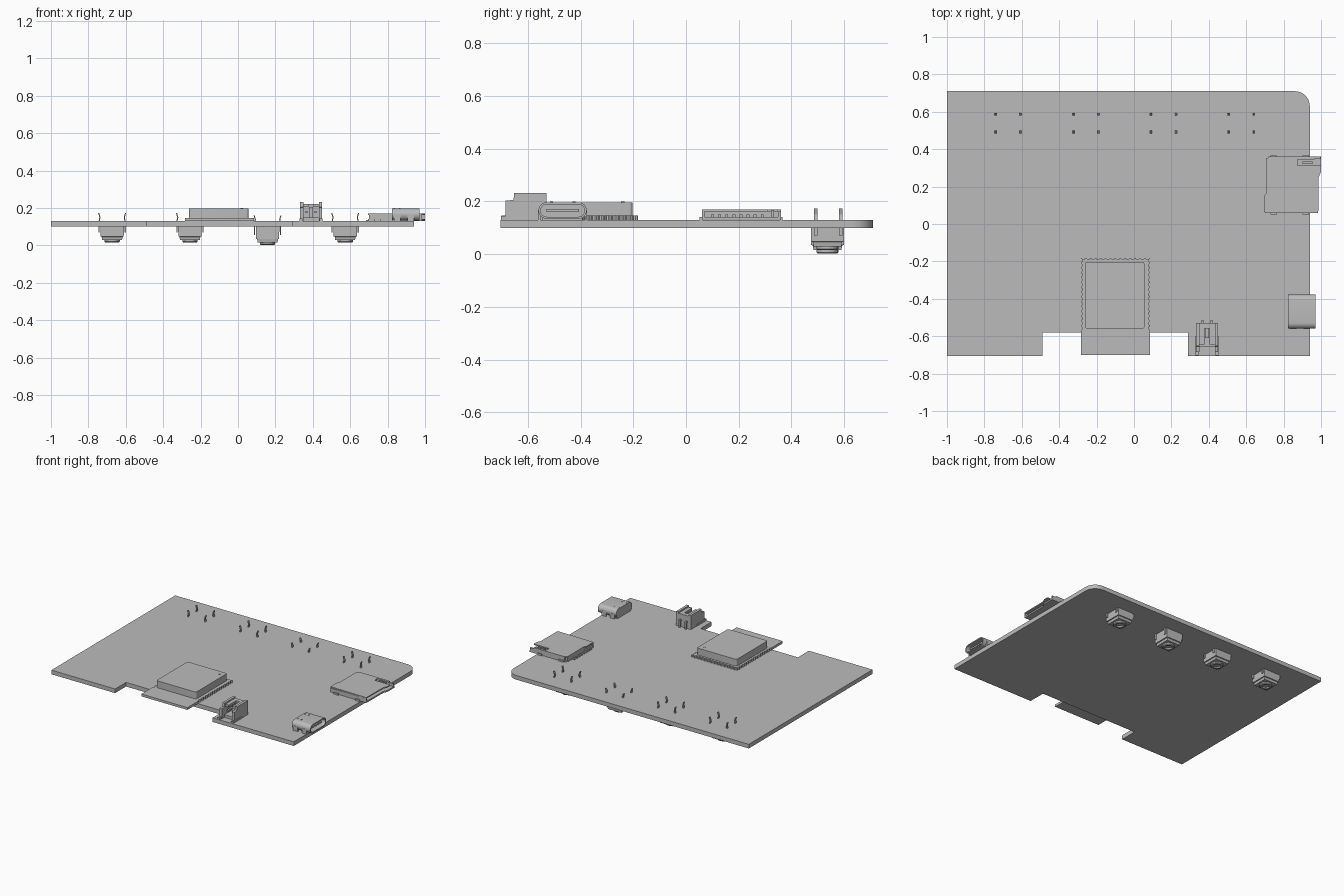
import bpy, bmesh
from math import sin, cos, pi

cube = bpy.data.objects.get("Cube")
if cube:
    bpy.data.objects.remove(cube)

grey = bpy.data.materials.new("plain grey")
grey.use_nodes = True
COLOUR = (0.5, 0.5, 0.5, 1)
grey.diffuse_color = COLOUR
grey.node_tree.nodes["Principled BSDF"].inputs["Base Color"].default_value = COLOUR


def loft(bm, rings):
    """Join equal rings of points in order and cap both ends."""
    loops = [[bm.verts.new(p) for p in ring] for ring in rings]
    n = len(loops[0])
    for a, b in zip(loops, loops[1:]):
        for i in range(n):
            j = (i + 1) % n
            bm.faces.new((a[i], a[j], b[j], b[i]))
    bm.faces.new(loops[0])
    bm.faces.new(loops[-1])


def prism(bm, outline, lo, hi, axis="z"):
    """Extrude a flat outline along one axis."""
    place = {"x": lambda p, t: (t, p[0], p[1]),
             "y": lambda p, t: (p[0], t, p[1]),
             "z": lambda p, t: (p[0], p[1], t)}[axis]
    loft(bm, [[place(p, t) for p in outline] for t in (lo, hi)])


def rect(u0, u1, v0, v1):
    return [(u0, v0), (u1, v0), (u1, v1), (u0, v1)]


def box(bm, x0, x1, y0, y1, z0, z1):
    prism(bm, rect(x0, x1, y0, y1), z0, z1)


def rounded(u0, u1, v0, v1, r, steps=6):
    """Rectangle with rounded corners."""
    pts = []
    corners = [(u1 - r, v1 - r), (u0 + r, v1 - r), (u0 + r, v0 + r), (u1 - r, v0 + r)]
    for k, (u, v) in enumerate(corners):
        for i in range(steps + 1):
            a = (k + i / steps) * pi / 2
            pts.append((u + r * cos(a), v + r * sin(a)))
    return pts


def finish(name, bm, smooth=False):
    bmesh.ops.recalc_face_normals(bm, faces=bm.faces)
    mesh = bpy.data.meshes.new(name)
    bm.to_mesh(mesh)
    bm.free()
    mesh.materials.append(grey)
    ob = bpy.data.objects.new(name, mesh)
    bpy.context.collection.objects.link(ob)
    if smooth:
        bpy.ops.object.select_all(action="DESELECT")
        ob.select_set(True)
        bpy.context.view_layer.objects.active = ob
        bpy.ops.object.shade_smooth_by_angle()
    return ob


TOP = 0.13

# Circuit board with front notch and one rounded corner
bm = bmesh.new()
R = 0.08
corner = [(0.94 - R + R * cos(i * pi / 16), 0.71 - R + R * sin(i * pi / 16)) for i in range(9)]
outline = [(-1, -0.705), (-0.49, -0.705), (-0.49, -0.58), (0.29, -0.58),
           (0.29, -0.705), (0.94, -0.705)] + corner + [(-1, 0.71)]
prism(bm, outline, 0.1, TOP)
finish("circuit_board", bm, True)

# Radio module carrier, with notched pads on three sides
X0, X1, Y0, Y1, BACK = -0.284, 0.085, -0.70, -0.57, -0.182


def notched(a, b, count):
    """Positions along an edge paired with notch depth."""
    step = (b - a) / count
    for i in range(count):
        for f, d in ((0.1, 0), (0.35, 0.008), (0.65, 0.008), (0.9, 0)):
            yield a + step * (i + f), d


outline = [(X0, Y0), (X1, Y0)]
outline += [(X1 - d, y) for y, d in notched(Y1, BACK, 15)] + [(X1, BACK)]
outline += [(x, BACK - d) for x, d in notched(X1, X0, 14)] + [(X0, BACK)]
outline += [(X0 + d, y) for y, d in notched(BACK, Y1, 15)]
bm = bmesh.new()
prism(bm, outline, TOP, 0.147)
finish("module_carrier", bm)

# Module shield can with marker dot
bm = bmesh.new()
prism(bm, rounded(-0.262, 0.056, -0.56, -0.203, 0.012, 4), 0.147, 0.197)
prism(bm, rounded(0.014, 0.028, -0.247, -0.233, 0.007, 4), 0.197, 0.199)
finish("module_shield", bm, True)

# USB socket: hollow rounded shell with a tongue inside
bm = bmesh.new()


def shell_ring(x, inset):
    pts = rounded(-0.56 + inset, -0.377 - inset, 0.134 + inset, 0.197 - inset, 0.0312 - inset)
    return [(x, y, z) for y, z in pts]


loft(bm, [shell_ring(0.823, 0), shell_ring(0.97, 0), shell_ring(0.97, 0.008), shell_ring(0.85, 0.008)])
box(bm, 0.85, 0.955, -0.53, -0.407, 0.16, 0.171)
finish("usb_socket", bm, True)

# Socket mounting tabs and top dimples
bm = bmesh.new()
for y in (-0.557, -0.38):
    for x in (0.835, 0.905):
        box(bm, x, x + 0.035, y - 0.004, y + 0.004, 0.105, 0.165)
box(bm, 0.823, 0.84, -0.545, -0.392, TOP, 0.15)
for x in (0.835, 0.865):
    for y in (-0.51, -0.425):
        box(bm, x - 0.004, x + 0.004, y - 0.006, y + 0.006, 0.196, 0.199)
finish("usb_socket_tabs", bm)

# Memory card slot: tray, cover, side rails and contacts, open towards +x
bm = bmesh.new()
outer = [(0.695, 0.065), (0.985, 0.06), (0.987, 0.25), (1.0, 0.28),
         (1.0, 0.36), (0.72, 0.36), (0.705, 0.34), (0.705, 0.16), (0.695, 0.15)]
cover = outer[:4] + [(1.0, 0.312), (0.875, 0.312), (0.875, 0.345), (0.965, 0.345),
                     (0.965, 0.36)] + outer[5:]
prism(bm, outer, 0.131, 0.142)
prism(bm, cover, 0.162, 0.17)
box(bm, 0.70, 0.985, 0.06, 0.07, 0.142, 0.162)
box(bm, 0.72, 0.998, 0.35, 0.36, 0.142, 0.162)
box(bm, 0.705, 0.80, 0.07, 0.35, 0.142, 0.162)
box(bm, 0.90, 0.955, 0.322, 0.334, 0.142, 0.168)
for i in range(8):
    y = 0.095 + i * 0.027
    box(bm, 0.80, 0.95, y, y + 0.011, 0.142, 0.151)
    box(bm, 0.685, 0.705, y, y + 0.011, 0.131, 0.137)
for y in (0.052, 0.356):
    for x in (0.73, 0.90):
        box(bm, x, x + 0.035, y, y + 0.01, TOP, 0.142)
finish("card_slot", bm)

# Battery connector: stepped side walls, floor, split roof, back wall
bm = bmesh.new()
side = [(-0.685, TOP), (-0.53, TOP), (-0.53, 0.232), (-0.652, 0.232),
        (-0.655, 0.206), (-0.685, 0.203)]
for x in (0.332, 0.432):
    prism(bm, side, x, x + 0.018, "x")
box(bm, 0.35, 0.432, -0.655, -0.53, TOP, 0.15)
box(bm, 0.35, 0.432, -0.56, -0.53, 0.15, 0.222)
for x in (0.35, 0.405):
    box(bm, x, x + 0.027, -0.645, -0.56, 0.206, 0.222)
box(bm, 0.38, 0.402, -0.61, -0.56, 0.15, 0.205)
finish("battery_connector", bm)

# Connector pins and solder feet
bm = bmesh.new()
for x in (0.366, 0.414):
    box(bm, x - 0.006, x + 0.006, -0.64, -0.525, 0.172, 0.184)
    box(bm, x - 0.006, x + 0.006, -0.525, -0.513, TOP, 0.184)
for x in (0.33, 0.436):
    box(bm, x, x + 0.016, -0.703, -0.60, TOP, 0.144)
finish("battery_connector_pins", bm)

# Four push buttons under the board, with bent pins passing up through it
CY = 0.537
for i, (cx, drop) in enumerate(((-0.673, 0), (-0.257, 0), (0.158, 0.013), (0.573, 0))):
    bm = bmesh.new()

    def square(h, z):
        return [(x, y, z - drop) for x, y in rect(cx - h, cx + h, CY - h, CY + h)]

    def circle(r, z):
        return [(cx + r * cos(k * pi / 12), CY + r * sin(k * pi / 12), z - drop) for k in range(24)]

    loft(bm, [square(0.063, 0.1 + drop), square(0.062, 0.048), square(0.056, 0.046), square(0.053, 0.029)])
    loft(bm, [circle(0.041, 0.03), circle(0.041, 0.02), circle(0.036, 0.015),
              circle(0.025, 0.015), circle(0.023, 0.024)])
    finish("button_%d" % (i + 1), bm, True)

    bm = bmesh.new()
    for s in (-1, 1):
        bend = [(0.067, 0.07), (0.067, 0.125), (0.062, 0.15), (0.069, 0.174)]
        left = [(cx + s * x, z - drop) for x, z in bend]
        right = [(cx + s * (x + 0.006), z - drop) for x, z in reversed(bend)]
        for y in (0.492, 0.587):
            prism(bm, left + right, y - 0.007, y + 0.007, "y")
    finish("button_pins_%d" % (i + 1), bm)
